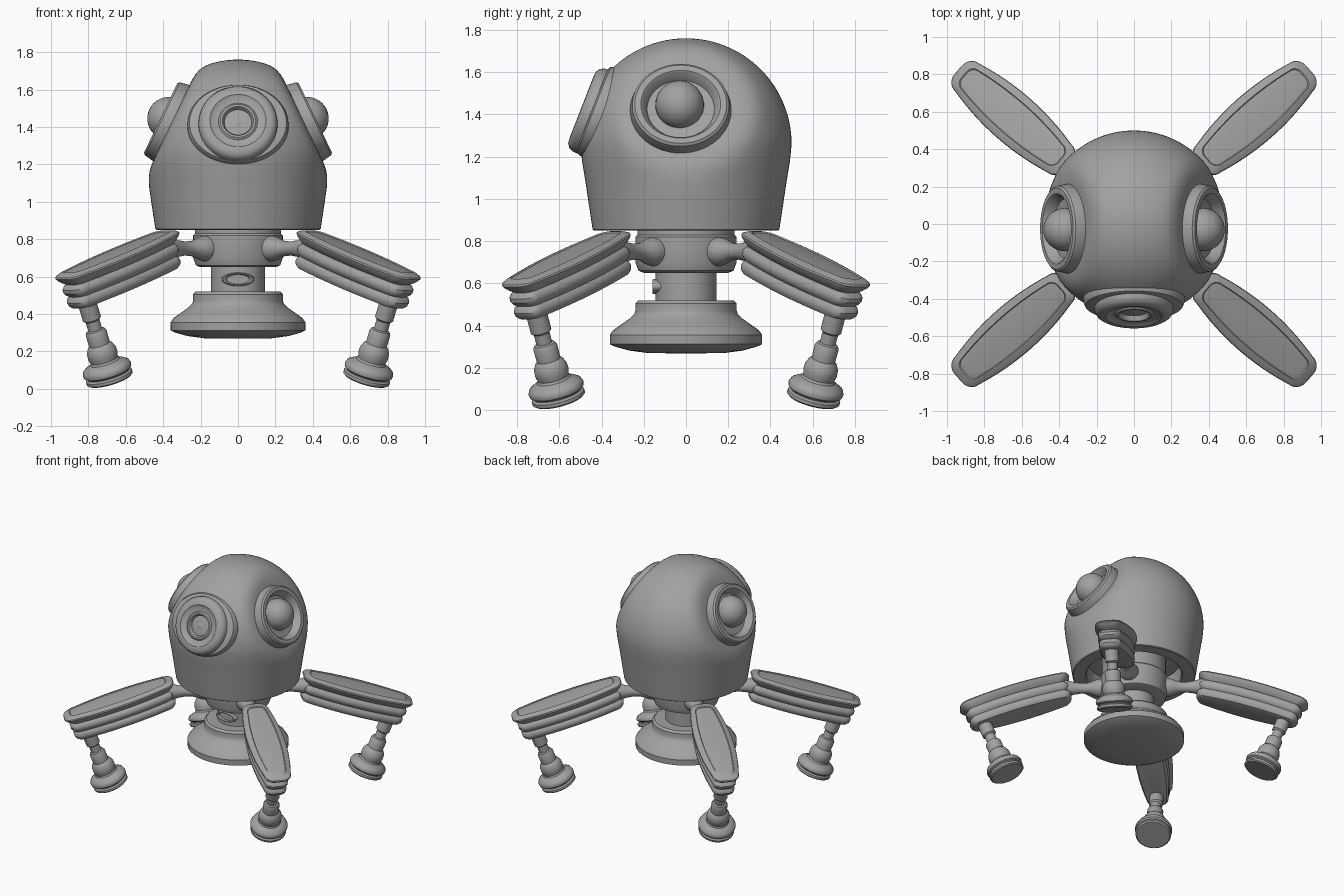
import bpy, bmesh, math
from mathutils import Matrix, Vector

if "Cube" in bpy.data.objects:
    bpy.data.objects.remove(bpy.data.objects["Cube"])

gray = bpy.data.materials.new("plain_gray")
gray.diffuse_color = (0.36, 0.36, 0.36, 1)
gray.use_nodes = True
gray.node_tree.nodes["Principled BSDF"].inputs["Base Color"].default_value = gray.diffuse_color


def finish(name, bm, matrix=Matrix(), angle=35):
    """Turn a bmesh into a named, shaded object."""
    bmesh.ops.remove_doubles(bm, verts=bm.verts, dist=1e-5)
    bmesh.ops.transform(bm, matrix=matrix, verts=bm.verts)
    bmesh.ops.recalc_face_normals(bm, faces=bm.faces)
    me = bpy.data.meshes.new(name)
    bm.to_mesh(me)
    bm.free()
    me.materials.append(gray)
    ob = bpy.data.objects.new(name, me)
    bpy.context.collection.objects.link(ob)
    bpy.ops.object.select_all(action='DESELECT')
    ob.select_set(True)
    bpy.context.view_layer.objects.active = ob
    bpy.ops.object.shade_smooth_by_angle(angle=math.radians(angle))
    return ob


def loft(rings):
    """Skin a list of equal-length closed rings and cap both ends."""
    bm = bmesh.new()
    rows = [[bm.verts.new(p) for p in ring] for ring in rings]
    n = len(rows[0])
    for a, b in zip(rows, rows[1:]):
        for i in range(n):
            j = (i + 1) % n
            bm.faces.new((a[i], a[j], b[j], b[i]))
    bm.faces.new(rows[0])
    bm.faces.new(rows[-1])
    return bm


def lathe(profile, n=48):
    """Revolve (radius, height) points about z."""
    return loft([[(max(r, 1e-3) * math.cos(2 * math.pi * i / n),
                   max(r, 1e-3) * math.sin(2 * math.pi * i / n), z)
                  for i in range(n)] for r, z in profile])


def aim(origin, direction, stretch=1):
    """Matrix that places local z along a direction, widening local x."""
    q = Vector(direction).to_track_quat('Z', 'Y')
    return Matrix.Translation(origin) @ q.to_matrix().to_4x4() @ Matrix.Diagonal((stretch, 1, 1, 1))


def ball(radius, matrix, name):
    bm = bmesh.new()
    bmesh.ops.create_uvsphere(bm, u_segments=32, v_segments=20, radius=radius)
    return finish(name, bm, matrix)


# Domed shell: hollow underneath, softly flattened where the eyes sit
EYE_N = Vector((0.902, 0, 0.432))
EYE_PLANE = 0.935
shell = [(0.02, 0.98), (0.34, 0.98), (0.34, 0.86), (0.35, 0.85), (0.435, 0.85), (0.442, 0.855)]
shell += [(0.455, 0.94), (0.467, 1.02), (0.476, 1.08), (0.484, 1.13), (0.491, 1.17), (0.496, 1.215)]
shell += [(0.5 * math.cos(math.radians(a)), 1.26 + 0.5 * math.sin(math.radians(a)))
          for a in range(0, 91, 3)]
bm = lathe(shell, 112)
for v in bm.verts:
    for side in (1, -1):
        nrm = Vector((EYE_N.x * side, 0, EYE_N.z))
        d = v.co.dot(nrm) - EYE_PLANE
        h = max(0.05 - abs(d), 0) / 0.05
        v.co += nrm * (min(d, 0) - h * h * 0.0125 - d)
finish("domed_shell", bm)

# Eyes: cupped ring holding a ball
eye_ring = [(0.01, -0.03), (0.222, -0.03), (0.226, 0.0), (0.216, 0.055), (0.205, 0.065),
            (0.178, 0.065), (0.17, 0.058), (0.15, 0.012), (0.01, 0.008)]
for side, label in ((1, "right"), (-1, "left")):
    nrm = (EYE_N.x * side, 0, EYE_N.z)
    finish(label + "_eye_ring", lathe(eye_ring, 64), aim((0.355 * side, -0.025, 1.42), nrm, 1.06))
    ball(0.115, Matrix.Translation((0.37 * side, -0.03, 1.445)), label + "_eyeball")

# Snout: wide oval flange, then a bevelled ring with a recessed nozzle
snout_axis = (0, -0.925, 0.36)
flange = [(0.01, -0.13), (0.226, -0.13), (0.228, -0.04), (0.226, 0.0), (0.218, 0.018),
          (0.2, 0.026), (0.01, 0.026)]
snout = [(0.01, 0.0), (0.213, 0.0), (0.21, 0.045), (0.2, 0.065), (0.18, 0.078), (0.15, 0.08),
         (0.135, 0.07), (0.105, 0.066), (0.095, 0.075), (0.083, 0.075), (0.075, 0.06), (0.068, 0.03),
         (0.036, 0.028), (0.033, 0.048), (0.02, 0.056), (0.0, 0.057)]
finish("snout_flange", lathe(flange, 64), aim((0, -0.42, 1.415), snout_axis, 1.19))
finish("snout_ring", lathe(snout, 64), aim((0, -0.42, 1.405), snout_axis))

# Neck collar, column and flared base
finish("neck_collar", lathe([(0, 0.65), (0.2, 0.65), (0.225, 0.66), (0.24, 0.70), (0.24, 0.82),
                             (0.23, 0.83), (0.23, 1.0), (0, 1.0)]))
finish("column", lathe([(0, 0.5), (0.145, 0.5), (0.145, 0.67), (0, 0.67)]))
finish("base", lathe([(0, 0.268), (0.18, 0.27), (0.27, 0.282), (0.335, 0.3), (0.36, 0.312),
                      (0.361, 0.355), (0.345, 0.378), (0.3, 0.41), (0.265, 0.435), (0.245, 0.455),
                      (0.24, 0.47), (0.24, 0.505), (0.225, 0.52), (0, 0.52)], 64))

# Oval port on the front of the column
port = [(0, -0.04), (0.08, -0.04), (0.086, 0.0), (0.08, 0.014), (0.07, 0.014),
        (0.06, 0.0), (0, 0.0)]
finish("oval_port", lathe(port, 40), Matrix.Translation((0, -0.145, 0.585))
       @ Matrix.Rotation(math.pi / 2, 4, 'X') @ Matrix.Diagonal((1, 0.42, 1, 1)))


def pod_ring(half_len, half_wid, h, n=12):
    """Long ring in the local xy plane: bulging sides, blunt rounded ends."""
    r = half_wid * 0.5
    end = []
    for k in range(n + 1):
        # right-hand half outline from mid side to the tip
        t = k / n
        end.append((t * (half_len - r), half_wid * (1 - 0.28 * t * t)))
    w = end[-1][1]
    for k in range(1, 7):
        a = math.pi / 2 * (1 - k / 6)
        end.append((half_len - r + r * math.cos(a), w - r + r * math.sin(a)))
    half = end + [(x, -y) for x, y in reversed(end)]
    ring = half + [(-x, -y) for x, y in half[1:-1]]
    return [(x, y, h) for x, y in ring]


# Leg pod layers as (height, inset): two rounded bands below a flared top plate
pod = [(-0.195, 0.075), (-0.19, 0.05), (-0.175, 0.035), (-0.155, 0.03), (-0.137, 0.037), (-0.127, 0.05),
       (-0.117, 0.036), (-0.1, 0.024), (-0.08, 0.024), (-0.065, 0.036), (-0.058, 0.05),
       (-0.045, 0.03), (-0.025, 0.008), (-0.012, 0.0), (-0.004, 0.004), (0.006, 0.025),
       (0.012, 0.05), (0.006, 0.056), (0.008, 0.075)]
foot = [(0, 0), (0.118, 0), (0.128, 0.008), (0.128, 0.024), (0.116, 0.032), (0.118, 0.038), (0.131, 0.046),
        (0.134, 0.062), (0.126, 0.08), (0.1, 0.096), (0.082, 0.104), (0.076, 0.115), (0.082, 0.14),
        (0.08, 0.17), (0.068, 0.195), (0.057, 0.205), (0.058, 0.27), (0.05, 0.285), (0.038, 0.29),
        (0.038, 0.34), (0.05, 0.35), (0.05, 0.48), (0, 0.48)]
arm = [(0, 0.16), (0.055, 0.17), (0.066, 0.2), (0.069, 0.235), (0.062, 0.27), (0.05, 0.3),
       (0.04, 0.33), (0.038, 0.38), (0.045, 0.43), (0.06, 0.48), (0.06, 0.53), (0, 0.53)]

# Four legs on the diagonals
for label, deg in (("rear_right", 41.3), ("rear_left", 138.7), ("front_left", 221.3), ("front_right", 318.7)):
    turn = Matrix.Rotation(math.radians(deg), 4, 'Z')
    tilt = Matrix.Translation((0.862, 0, 0.722)) @ Matrix.Rotation(math.radians(18), 4, 'Y')
    finish(label + "_leg_pod", loft([pod_ring(0.412 - i, 0.137 - i * 0.85, h) for h, i in pod]),
           turn @ tilt)
    finish(label + "_arm", lathe(arm, 32), turn @ aim((0, 0, 0.75), (1, 0, 0)))
    finish(label + "_foot", lathe(foot, 40), turn @ aim((0.91, 0, 0.048), (0.37, 0, 0.93)))
